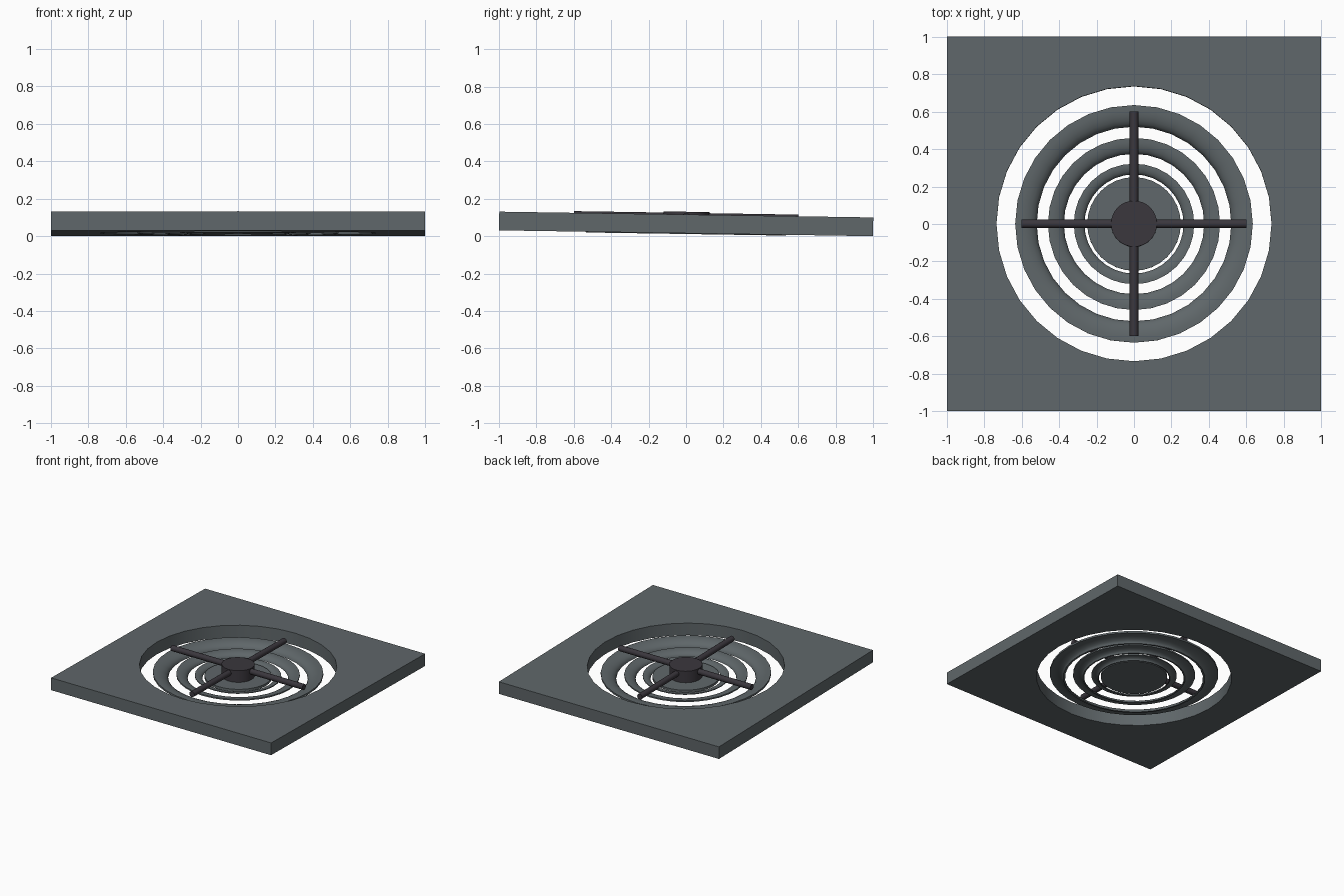
import bpy, bmesh, math

if "Cube" in bpy.data.objects:
    bpy.data.objects.remove(bpy.data.objects["Cube"])

SEG = 32
TILT = -0.0155          # whole vent leans slightly to the back


def material(name, rgb):
    m = bpy.data.materials.new(name)
    m.diffuse_color = (*rgb, 1)
    m.use_nodes = True
    m.node_tree.nodes["Principled BSDF"].inputs["Base Color"].default_value = m.diffuse_color
    return m


GREY = material("slate grey", (0.115, 0.135, 0.143))
DARK = material("dark charcoal", (0.043, 0.038, 0.047))


def finish(bm, name, mat):
    bmesh.ops.recalc_face_normals(bm, faces=bm.faces)
    me = bpy.data.meshes.new(name)
    bm.to_mesh(me)
    bm.free()
    me.materials.append(mat)
    ob = bpy.data.objects.new(name, me)
    bpy.context.collection.objects.link(ob)
    ob.rotation_euler.x = TILT
    ob.location.z = 0.0155
    bpy.ops.object.select_all(action='DESELECT')
    ob.select_set(True)
    bpy.context.view_layer.objects.active = ob
    bpy.ops.object.shade_smooth_by_angle(angle=math.radians(35))
    return ob


def lathe(name, profile, mat, square=()):
    """Spin a closed (r, z) profile; indices in square follow a square outline."""
    bm = bmesh.new()
    loops = []
    for i in range(SEG):
        a = 2 * math.pi * i / SEG
        c, s = math.cos(a), math.sin(a)
        row = []
        for k, (r, z) in enumerate(profile):
            f = r / max(abs(c), abs(s)) if k in square else r
            row.append(bm.verts.new((f * c, f * s, z)))
        loops.append(row)
    n = len(profile)
    for i in range(SEG):
        p, q = loops[i], loops[(i + 1) % SEG]
        for k in range(n):
            bm.faces.new((p[k], q[k], q[(k + 1) % n], p[(k + 1) % n]))
    return finish(bm, name, mat)


def drum(name, r, z0, z1, mat):
    bm = bmesh.new()
    bmesh.ops.create_cone(bm, cap_ends=True, segments=SEG, radius1=r, radius2=r, depth=z1 - z0)
    bmesh.ops.translate(bm, verts=bm.verts, vec=(0, 0, (z0 + z1) / 2))
    return finish(bm, name, mat)


# Square ceiling plate with a round opening
lathe("face_plate", [(0.735, 0), (1, 0), (1, 0.1), (0.735, 0.1)], GREY, square=(1, 2))

# Flared louver rings: steep at the inner lip, flattening to the outer rim
for label, r0, r1, h in (("outer", 0.52, 0.635, 0.052),
                         ("middle", 0.375, 0.46, 0.038),
                         ("inner", 0.265, 0.322, 0.028)):
    w = r1 - r0
    arc = [i / 6 * math.radians(100) for i in range(7)]
    top = [(r0 + w * (1 - math.cos(a)) / 1.174, -0.004 + h * math.sin(a)) for a in arc]
    t = 0.13 * w
    under = [(r0 + t + (w - t) * (1 - math.cos(a)) / 1.174,
              -0.004 + (h - t) * math.sin(a)) for a in arc]
    lathe(label + "_louver_ring", top + under[::-1], GREY)

# Centre disc and hub
drum("centre_disc", 0.25, 0.0, 0.02, GREY)
drum("hub", 0.123, 0.02, 0.115, DARK)

# Crossed round support rods
for axis in ("x", "y"):
    bm = bmesh.new()
    bmesh.ops.create_cone(bm, cap_ends=True, segments=16, radius1=0.023, radius2=0.023, depth=1.2)
    for v in bm.verts:
        x, y, z = v.co
        v.co = (z, x, y + 0.086) if axis == "x" else (x, z, y + 0.086)
    finish(bm, "support_rod_" + axis, DARK)
